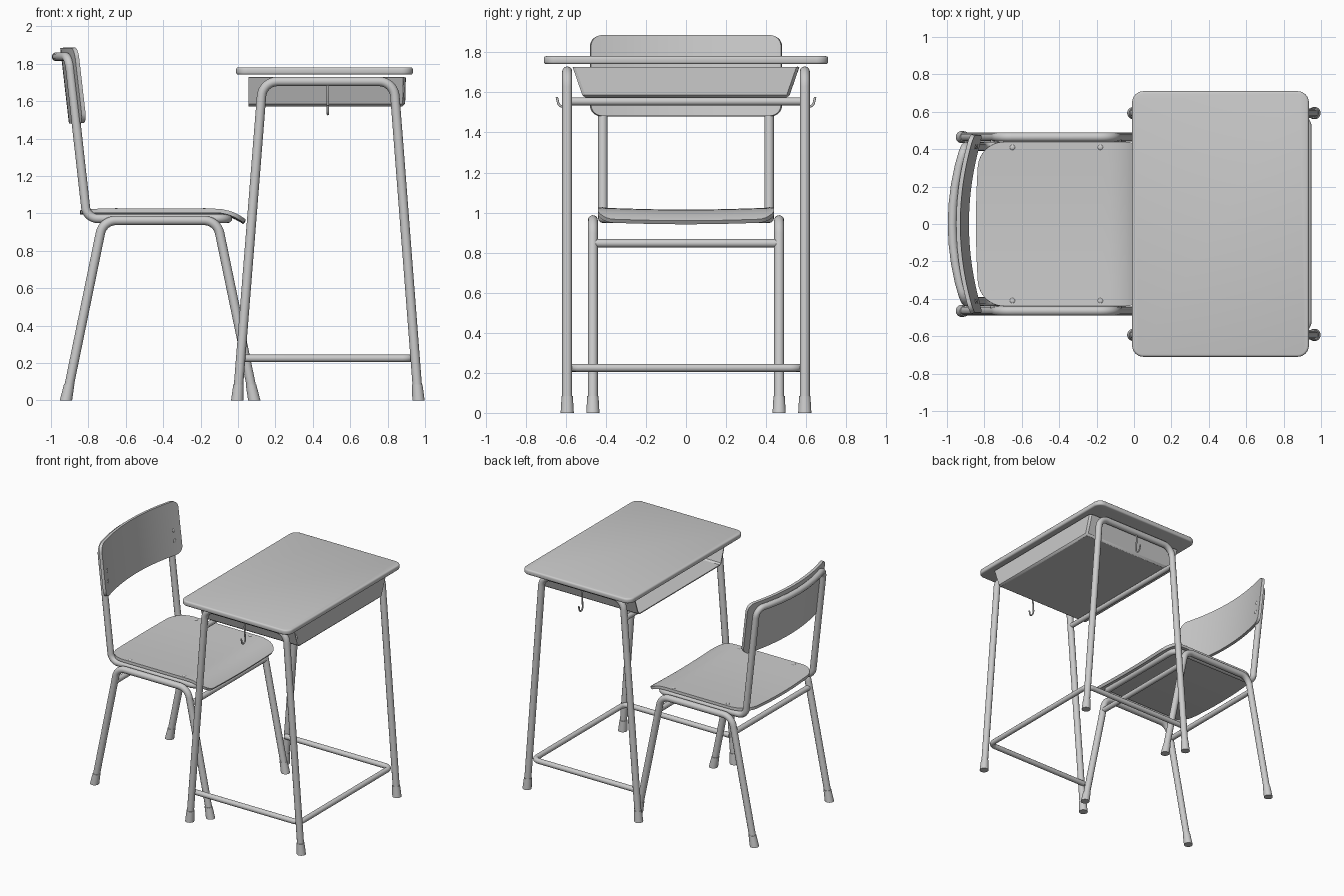
import bpy, bmesh, math
from mathutils import Vector

if "Cube" in bpy.data.objects:
    bpy.data.objects.remove(bpy.data.objects["Cube"])


def add_object(name, data):
    ob = bpy.data.objects.new(name, data)
    bpy.context.scene.collection.objects.link(ob)
    return ob


def from_bm(name, bm):
    bmesh.ops.recalc_face_normals(bm, faces=bm.faces)
    me = bpy.data.meshes.new(name)
    bm.to_mesh(me)
    bm.free()
    return add_object(name, me)


def tube(name, pts, radius, bend=0.0, sharp=()):
    """Round tube through pts, every inner corner filleted unless listed in sharp."""
    p = [Vector(q) for q in pts]
    path = [p[0]]
    for i in range(1, len(p) - 1):
        a, b = (p[i - 1] - p[i]), (p[i + 1] - p[i])
        ang = a.angle(b)
        if bend == 0 or i in sharp or ang > 3.1:
            path.append(p[i])
            continue
        d = min(bend / math.tan(ang / 2), a.length * 0.9, b.length * 0.9)
        a.normalize()
        b.normalize()
        centre = p[i] + (a + b).normalized() * (d / math.cos(ang / 2))
        va, vb = p[i] + a * d - centre, p[i] + b * d - centre
        for k in range(9):
            path.append(centre + va.normalized().slerp(vb.normalized(), k / 8) * va.length)
    path.append(p[-1])
    cu = bpy.data.curves.new(name, 'CURVE')
    cu.dimensions = '3D'
    cu.bevel_depth = radius
    cu.bevel_resolution = 4
    cu.use_fill_caps = True
    sp = cu.splines.new('POLY')
    sp.points.add(len(path) - 1)
    for pt, co in zip(sp.points, path):
        pt.co = (*co, 1)
    return add_object(name, cu)


def foot(name, x, y, slope):
    """Rubber foot, sheared so it follows the leaning leg."""
    bm = bmesh.new()
    bmesh.ops.create_cone(bm, cap_ends=True, segments=20, radius1=0.033, radius2=0.028, depth=0.085)
    for v in bm.verts:
        v.co.z += 0.0425
        v.co.x += x + slope * v.co.z
        v.co.y += y
    from_bm(name, bm)


def stations(a, b, w, ra, rb, n):
    """Rows (position, half width) of a rectangle with rounded corners."""
    arc = [math.pi / 2 * k / 7 for k in range(8)]
    rows = [(a + ra * (1 - math.cos(t)), w - ra + ra * math.sin(t)) for t in arc]
    s0, s1 = a + ra, b - rb
    rows += [(s0 + (s1 - s0) * k / n, w) for k in range(1, n)]
    rows += [(b - rb * (1 - math.cos(t)), w - rb + rb * math.sin(t)) for t in reversed(arc)]
    return rows


def sheet(name, rows, func, thick, cols=20):
    bm = bmesh.new()
    grid = [[bm.verts.new(func(s, w * (2 * j / cols - 1))) for j in range(cols + 1)] for s, w in rows]
    for r0, r1 in zip(grid, grid[1:]):
        for j in range(cols):
            bm.faces.new((r0[j], r0[j + 1], r1[j + 1], r1[j]))
    ob = from_bm(name, bm)
    m = ob.modifiers.new("thickness", 'SOLIDIFY')
    m.thickness = thick
    m.offset = 0


def screw(name, loc, axis):
    bm = bmesh.new()
    bmesh.ops.create_uvsphere(bm, u_segments=12, v_segments=8, radius=0.015)
    for v in bm.verts:
        v.co[axis] *= 0.4
        v.co += Vector(loc)
    from_bm(name, bm)


# Desk top
bm = bmesh.new()
bmesh.ops.create_cube(bm, size=1)
for v in bm.verts:
    v.co = Vector((0.4625 + v.co.x * 0.945, v.co.y * 1.42, 1.761 + v.co.z * 0.04))
upright = [e for e in bm.edges if abs(e.verts[0].co.z - e.verts[1].co.z) > 0.01]
bmesh.ops.bevel(bm, geom=upright, offset=0.06, segments=8, profile=0.5, affect='EDGES')
top = from_bm("desk_top", bm)
bev = top.modifiers.new("edge", 'BEVEL')
bev.width = 0.012
bev.segments = 3

# Tray under the desk top, open towards the chair
bm = bmesh.new()
V = {}
for i, x in enumerate((0.055, 0.89)):
    for s in (-1, 1):
        V[i, s, 0] = bm.verts.new((x, s * 0.51, 1.576))
        V[i, s, 1] = bm.verts.new((x + 0.004 * i, s * 0.562, 1.727))
bm.faces.new((V[0, -1, 0], V[1, -1, 0], V[1, 1, 0], V[0, 1, 0]))
bm.faces.new((V[1, -1, 0], V[1, -1, 1], V[1, 1, 1], V[1, 1, 0]))
for s in (-1, 1):
    bm.faces.new((V[0, s, 0], V[1, s, 0], V[1, s, 1], V[0, s, 1]))
inner = [e for e in bm.edges if len(e.link_faces) == 2]
bmesh.ops.bevel(bm, geom=inner, offset=0.012, segments=1, affect='EDGES')
tray = from_bm("desk_tray", bm)
sol = tray.modifiers.new("thickness", 'SOLIDIFY')
sol.thickness = 0.008
sol.offset = 0

# Desk leg frames, feet and coat hooks; chair leg frames and feet
for s, side in ((-1, "right"), (1, "left")):
    y = s * 0.593
    tube(f"desk_leg_frame_{side}", [(-0.002, y, 0.02), (0.132, y, 1.705), (0.833, y, 1.705), (0.963, y, 0.02)],
         0.025, 0.085)
    foot(f"desk_rear_foot_{side}", -0.004, y, 0.079)
    foot(f"desk_front_foot_{side}", 0.965, y, -0.077)
    hook = [(0.48, y, 1.69), (0.48, y + s * 0.012, 1.66), (0.48, y + s * 0.005, 1.58)]
    hook += [(0.48, y + s * (0.025 - 0.022 * math.cos(a)), 1.556 - 0.026 * math.sin(a))
             for a in [math.pi * k / 8 for k in range(9)]]
    hook.append((0.48, y + s * 0.052, 1.577))
    tube(f"coat_hook_{side}", hook, 0.006)

    y = s * 0.465
    tube(f"chair_leg_frame_{side}", [(-0.915, y, 0.02), (-0.722, y, 0.962), (-0.112, y, 0.962), (0.083, y, 0.02)],
         0.025, 0.085)
    foot(f"chair_rear_foot_{side}", -0.92, y, 0.205)
    foot(f"chair_front_foot_{side}", 0.087, y, -0.207)

# Desk cross bar and foot rail
tube("desk_tray_bar", [(0.12, -0.59, 1.555), (0.12, 0.59, 1.555)], 0.02)
tube("desk_foot_rail", [(0.015, -0.568, 0.225), (0.93, -0.568, 0.225), (0.93, 0.568, 0.225), (0.015, 0.568, 0.225)],
     0.02, 0.05)

# Chair cross bars
tube("chair_front_bar", [(-0.088, -0.46, 0.847), (-0.088, 0.46, 0.847)], 0.021)
tube("chair_rear_bar", [(-0.745, -0.46, 0.847), (-0.745, 0.46, 0.847)], 0.021)

# Chair seat rail and back posts, one continuous bent tube
N = 8
arc = [(-0.905 - 0.067 * (1 - (1 - 2 * k / N) ** 2), 0.415 * (1 - 2 * k / N), 1.837) for k in range(N + 1)]
loop = [(-0.055, 0, 0.972), (-0.055, 0.415, 0.972), (-0.808, 0.415, 0.972)] + arc
loop += [(-0.808, -0.415, 0.972), (-0.055, -0.415, 0.972), (-0.055, 0, 0.972)]
tube("chair_back_and_seat_rail", loop, 0.024, 0.065, sharp=range(4, 3 + N))


# Seat with dished middle and front lip rolled down
def seat_point(s, y):
    x = s - 0.02 * (1 - (y / 0.44) ** 2) * max(0, (-0.6 - s) / 0.225)
    z = 1.014 - 0.01 * math.cos(math.pi * y / 0.88)
    return x, y, z - 0.05 * (max(0, s + 0.12) / 0.15) ** 2


sheet("seat", stations(-0.825, 0.035, 0.44, 0.13, 0.08, 16), seat_point, 0.022)


# Curved, tilted backrest
def back_point(s, y):
    x = -0.82 - 0.115 * (s - 1.48) - 0.073 * (1 - (y / 0.475) ** 2)
    return x, y, s


sheet("backrest", stations(1.482, 1.885, 0.477, 0.055, 0.055, 6), back_point, 0.022, 28)

# Screw heads
for s, side in ((-1, "right"), (1, "left")):
    screw(f"seat_rear_screw_{side}", (-0.65, s * 0.41, 1.022), 2)
    screw(f"seat_front_screw_{side}", (-0.18, s * 0.41, 1.022), 2)
    for z, where in ((1.59, "lower"), (1.67, "upper")):
        screw(f"backrest_{where}_screw_{side}", (back_point(z, 0.415)[0] + 0.010, s * 0.415, z), 0)

# Turn everything into smooth shaded meshes with crisp edges
bpy.ops.object.select_all(action='SELECT')
bpy.context.view_layer.objects.active = top
bpy.ops.object.convert(target='MESH')
bpy.ops.object.shade_smooth_by_angle(angle=math.radians(35))
